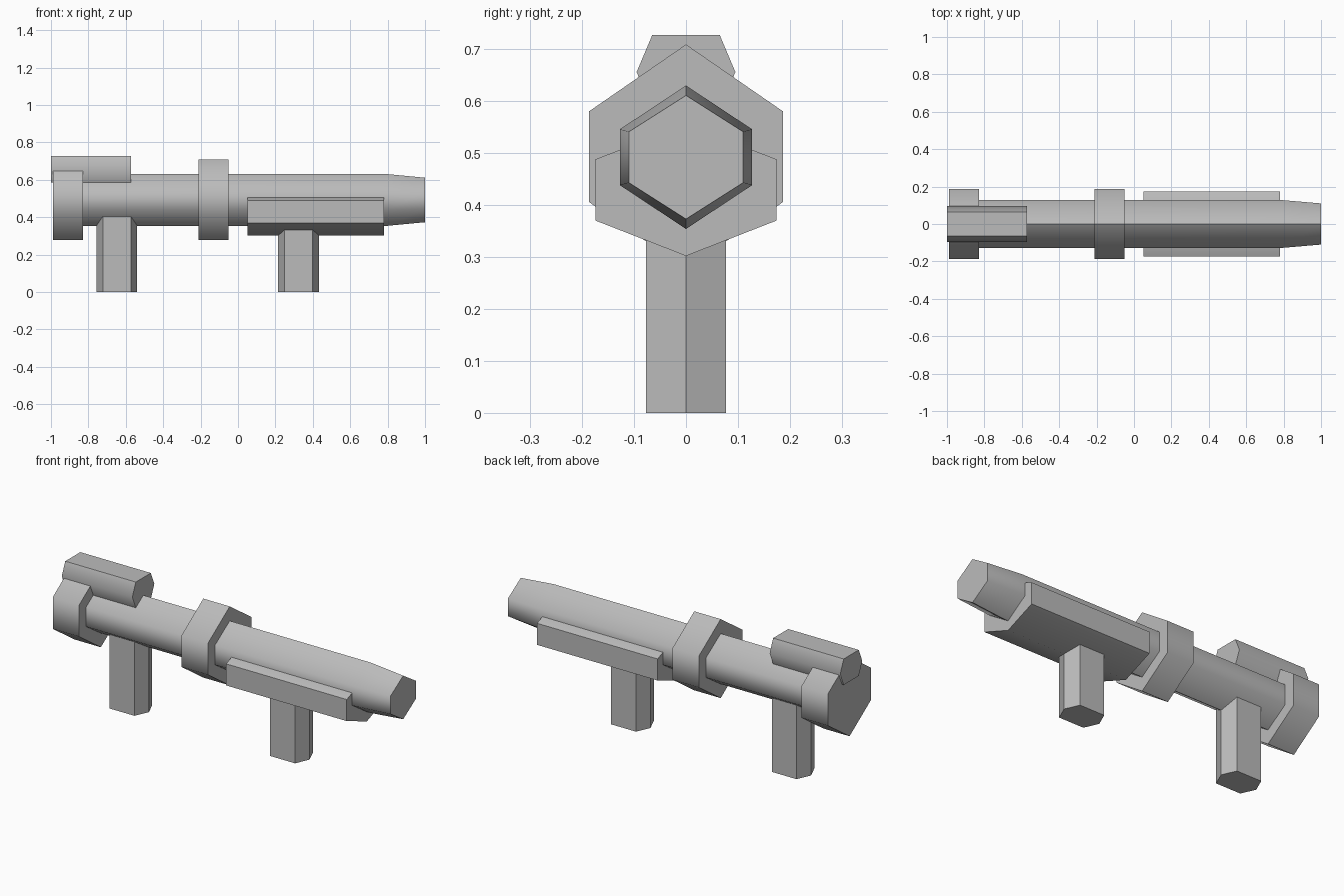
import bpy
import bmesh
import math

if "Cube" in bpy.data.objects:
    bpy.data.objects.remove(bpy.data.objects["Cube"])

grey = bpy.data.materials.new("plain_grey")
grey.diffuse_color = (0.5, 0.5, 0.5, 1)
grey.use_nodes = True
grey.node_tree.nodes["Principled BSDF"].inputs["Base Color"].default_value = grey.diffuse_color


def loft(name, rings, split_poles=False):
    """Capped solid through a series of matching hexagonal rings."""
    bm = bmesh.new()
    loops = [[bm.verts.new(p) for p in ring] for ring in rings]
    for a, b in zip(loops, loops[1:]):
        for i in range(6):
            j = (i + 1) % 6
            bm.faces.new((a[i], a[j], b[j], b[i]))
    bm.faces.new(loops[0])
    bm.faces.new(loops[-1])
    bmesh.ops.recalc_face_normals(bm, faces=bm.faces)
    if split_poles:
        # crease the two pointed corners
        for a, b in zip(loops, loops[1:]):
            for i in (0, 3):
                bm.edges.get((a[i], b[i])).smooth = False
    mesh = bpy.data.meshes.new(name)
    bm.to_mesh(mesh)
    bm.free()
    mesh.materials.append(grey)
    obj = bpy.data.objects.new(name, mesh)
    bpy.context.collection.objects.link(obj)
    bpy.ops.object.select_all(action='DESELECT')
    obj.select_set(True)
    bpy.context.view_layer.objects.active = obj
    bpy.ops.object.shade_smooth_by_angle(angle=math.radians(60), keep_sharp_edges=True)
    return obj


def hexagon(point, flat, side):
    """Hexagon pointed along its first axis."""
    return [(point, 0), (flat, side), (-flat, side),
            (-point, 0), (-flat, -side), (flat, -side)]


def x_ring(x, z, point, flat, side):
    """Hexagon across the x axis with points up and down."""
    return [(x, b, z + a) for a, b in hexagon(point, flat, side)]


# Long tube with tapered muzzle
loft("barrel", [x_ring(-0.98, 0.492, 0.138, 0.054, 0.127),
                x_ring(0.80, 0.492, 0.138, 0.054, 0.127),
                x_ring(1.00, 0.492, 0.119, 0.049, 0.110)])

# Thick collars at the rear and middle
for name, x0, x1 in (("rear_collar", -0.99, -0.83), ("middle_collar", -0.21, -0.05)):
    loft(name, [x_ring(x, 0.493, 0.216, 0.087, 0.187) for x in (x0, x1)])

# Wide guard under the front half
loft("front_guard", [x_ring(x, 0.429, 0.127, 0.059, 0.174) for x in (0.05, 0.78)])

# Sight on top, pointed sideways
loft("sight", [[(x, a, 0.656 + b) for a, b in hexagon(0.095, 0.065, 0.071)]
               for x in (-1.0, -0.573)])

# Upright grips
for name, cx, top in (("rear_grip", -0.648, 0.45), ("front_grip", 0.324, 0.42)):
    loft(name, [[(cx + a, b, z) for a, b in hexagon(0.109, 0.075, 0.077)]
                for z in (0.0, top)], split_poles=True)
